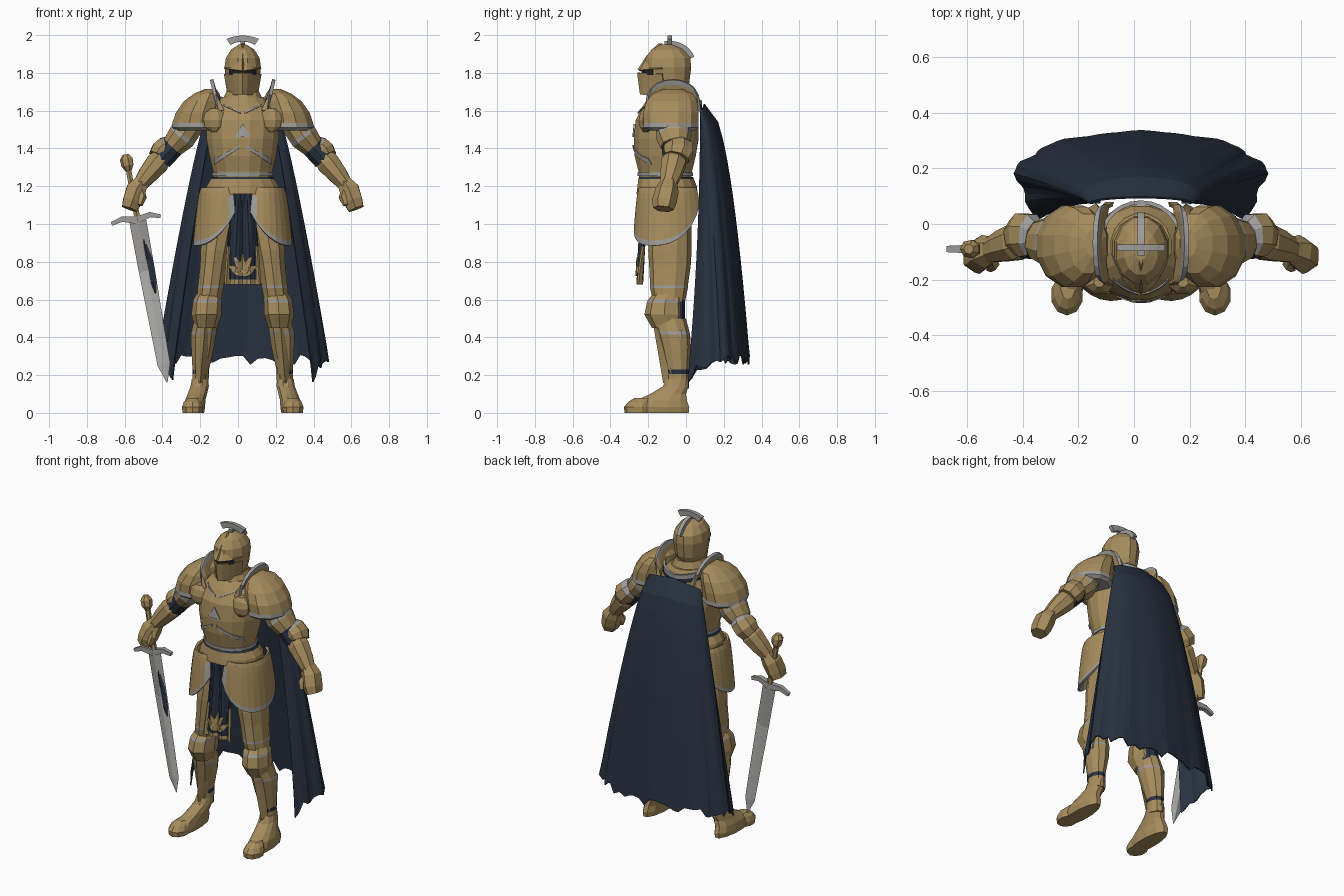
import bpy, bmesh, math, random
from mathutils import Vector

cube = bpy.data.objects.get("Cube")
if cube:
    bpy.data.objects.remove(cube, do_unlink=True)
random.seed(4)
SHIFT = 0.025  # the body stands slightly off the middle


def material(name, rgb):
    m = bpy.data.materials.new(name)
    m.use_nodes = True
    m.diffuse_color = (*rgb, 1)
    m.node_tree.nodes["Principled BSDF"].inputs["Base Color"].default_value = (*rgb, 1)
    return m


MATS = [material("gold", (0.385, 0.265, 0.11)), material("navy", (0.021, 0.031, 0.05)),
        material("silver", (0.34, 0.335, 0.325)), material("black", (0.014, 0.015, 0.018)),
        material("blade_steel", (0.45, 0.45, 0.44))]
GOLD, NAVY, SILVER, BLACK, STEEL = range(5)


def make(name, verts, faces, mats, side=1, thick=0):
    bm = bmesh.new()
    vs = [bm.verts.new((v[0] * side + SHIFT, v[1], v[2])) for v in verts]
    for f, m in zip(faces, mats):
        bm.faces.new([vs[i] for i in f]).material_index = m
    bmesh.ops.recalc_face_normals(bm, faces=bm.faces)
    me = bpy.data.meshes.new(name)
    bm.to_mesh(me)
    bm.free()
    for m in MATS:
        me.materials.append(m)
    ob = bpy.data.objects.new(name, me)
    bpy.context.collection.objects.link(ob)
    if thick:
        mod = ob.modifiers.new("thickness", "SOLIDIFY")
        mod.thickness, mod.offset = thick, 0


def loft(name, rings, mat=GOLD, bands={}, sides=10, follow=False, side=1, turn=0.5):
    """Skin closed rings (x, y, z, radius_u, radius_v); follow tilts them along the path."""
    pts = [Vector(r[:3]) for r in rings]
    verts, faces, mats = [], [], []
    for i, r in enumerate(rings):
        u, v = Vector((1, 0, 0)), Vector((0, 1, 0))
        if follow:
            t = (pts[min(i + 1, len(pts) - 1)] - pts[max(i - 1, 0)]).normalized()
            u = t.cross(v).normalized()
            v = t.cross(u)
        for k in range(sides):
            a = math.tau * (k + turn) / sides
            verts.append(pts[i] + u * r[3] * math.cos(a) + v * r[4] * math.sin(a))
    for i in range(len(rings) - 1):
        for k in range(sides):
            n = (k + 1) % sides
            faces.append([i * sides + k, i * sides + n, (i + 1) * sides + n, (i + 1) * sides + k])
            mats.append(bands.get(i, mat))
    faces += [list(range(sides)), list(range(len(verts) - sides, len(verts)))]
    mats += [mats[0], mats[-1]]
    make(name, verts, faces, mats, side)


def sheet(name, point, nu, nv, rule=lambda u, v: GOLD, side=1, thick=0.008):
    """Grid surface from point(u, v); rule(u, v) gives the colour of each cell."""
    verts = [point(i / nu, j / nv) for j in range(nv + 1) for i in range(nu + 1)]
    faces, mats, w = [], [], nu + 1
    for j in range(nv):
        for i in range(nu):
            a = j * w + i
            faces.append([a, a + 1, a + w + 1, a + w])
            mats.append(rule((i + 0.5) / nu, (j + 0.5) / nv))
    make(name, verts, faces, mats, side, thick)


def const(mat):
    return lambda u, v: mat


# Torso: breastplate, belt, skirt, pelvis, collar
CHEST = [(0, -.11, 1.24, .155, .14), (0, -.11, 1.28, .16, .145), (0, -.11, 1.36, .18, .165),
         (0, -.105, 1.45, .195, .175), (0, -.10, 1.55, .20, .17), (0, -.085, 1.62, .17, .15),
         (0, -.08, 1.67, .11, .12)]
loft("breastplate", CHEST, sides=16)
loft("belt", [(0, -.11, 1.253, .164, .149), (0, -.11, 1.272, .165, .15)], SILVER, sides=16)
loft("waist_skirt", [(0, -.105, 1.25, .165, .145), (0, -.105, 1.238, .172, .15), (0, -.10, 1.2, .195, .16),
                     (0, -.10, 1.16, .2, .165)], bands={0: NAVY}, sides=16)
loft("pelvis", [(0, -.09, 1.17, .18, .14), (0, -.08, 1.04, .17, .13), (0, -.08, .96, .06, .08)], NAVY)
loft("gorget", [(0, -.085, 1.62, .14, .135), (0, -.085, 1.67, .105, .115), (0, -.085, 1.71, .085, .10)], sides=12)


def chest_y(x, z):
    for a, b in zip(CHEST, CHEST[1:]):
        if z <= b[2]:
            f = max(0, (z - a[2]) / (b[2] - a[2]))
            cy, rx, ry = (a[k] + f * (b[k] - a[k]) for k in (1, 3, 4))
            return cy - ry * math.sqrt(max(0, 1 - (x / rx) ** 2)) - 0.002
    return -0.2


def chest_strip(name, x0, z0, x1, z1, h0, h1, side=1):
    def point(u, v):
        x = x0 + (x1 - x0) * u
        z = z0 + (z1 - z0) * u + (h0 + (h1 - h0) * u) * v
        return (x, chest_y(x, z), z)
    sheet(name, point, 6, 2, const(SILVER), side, 0.006)


# Helmet with visor, brow and crest
loft("helmet", [(0, -.09, 1.69, .075, .085), (0, -.09, 1.74, .088, .11), (0, -.095, 1.83, .10, .127),
                (0, -.095, 1.88, .092, .122), (0, -.10, 1.925, .062, .085), (0, -.10, 1.95, .02, .03)], sides=12)


def face_point(z0, z1, tip0, tip1, half, curve, taper, power=2.0, peak=0.0):
    def point(u, v):
        s = u * 2 - 1
        y = -(tip0 + (tip1 - tip0) * v) + curve * abs(s) ** power
        return (half * s * (1 - taper * v), y, z0 + (z1 - z0) * v - peak * (1 - abs(s)))
    return point


sheet("visor", face_point(1.795, 1.68, .255, .24, .096, .13, .2, 1.4, -.006), 8, 3)
sheet("eye_slit", face_point(1.826, 1.788, .232, .232, .07, .058, 0), 8, 1, const(BLACK))
sheet("brow", face_point(1.822, 1.905, .246, .198, .096, .12, .36, peak=.012), 8, 3)
loft("brow_spike", [(0, -.23, 1.815, .01, .028), (0, -.185, 1.89, .014, .025), (0, -.135, 1.955, .006, .012)],
     sides=4, turn=0)


def crest_band(u, v):
    a = math.pi * (0.56 - 0.47 * u)
    return ((v - 0.5) * 0.024, -.09 + .125 * math.cos(a), 1.85 + .105 * math.sin(a))


sheet("crest_band", crest_band, 8, 1, const(SILVER), thick=0.03)
sheet("crest_bar", lambda u, v: (.086 * (2 * u - 1) * (1 - .25 * v), -.085,
                                 1.998 - .032 * v - .018 * abs(2 * u - 1) ** 2), 6, 1, const(SILVER), thick=0.024)
loft("crest_post", [(0, -.085, 1.93, .014, .012), (0, -.085, 1.98, .01, .01)], SILVER, sides=4)


# Cape with folds and a ragged hem; the front edges hang beside the arms
def cape_point(u, v):
    s = u * 2 - 1
    t = 2.2 * s
    fold = 1 + 0.03 * v * math.cos(19 * s) + 0.015 * v * math.cos(43 * s)
    w, yc = (.18 + .262 * v ** .8) * fold, .075 + .105 * v ** .6
    c = math.cos(t)
    if c > 0:
        y = yc + (.095 + .235 * v ** .45 - yc) * (1 + .6 * (fold - 1)) * c
    else:
        y = yc + (.078 - .065 * v * v - yc) * c / math.cos(2.2)
    z = 1.635 - .05 * abs(s) * (1 - v) - v * (1.35 + .09 * s ** 8)
    if v == 1:
        z += random.uniform(-.035, .025)
    return (w * math.sin(t), y, z)


sheet("cape", cape_point, 48, 14, const(NAVY))
sheet("cape_collar", lambda u, v: (.14 * math.sin(2.6 * u - 1.3), -.05 + .128 * math.cos(2.6 * u - 1.3),
                                   1.60 + .05 * v + .03 * abs(2 * u - 1)), 10, 2,
      lambda u, v: SILVER if v > .5 else NAVY, thick=0.014)


# Hanging front cloth with hem and leaf emblem
def cloth_y(x, z):
    return -.218 - .028 * (1.18 - z) / .5 + .012 * math.cos(95 * x)


def cloth_point(u, v):
    x, z = (.06 + .033 * v) * (2 * u - 1), 1.18 - .5 * v
    return (x, cloth_y(x, z), z)


sheet("front_cloth", cloth_point, 14, 20, lambda u, v: GOLD if v > .94 or (v > .6 and abs(u - .5) > .46) else NAVY,
      thick=0.014)
for k in range(5):
    a = (k - 2) * 0.55

    def leaf(u, v, a=a):
        r, q = .11 * v, (u - .5) * .042 * math.sin(math.pi * min(.95, v + .1))
        x, z = r * math.sin(a) * .75 + q * math.cos(a), .73 + r * math.cos(a) - q * math.sin(a)
        return (x, cloth_y(x, z) - .009, z)
    sheet("emblem_leaf", leaf, 2, 4)

for s, tag in ((1, "left"), (-1, "right")):
    # Chest trim
    chest_strip(tag + "_chest_chevron", .015, 1.405, .15, 1.315, .014, .03, s)
    chest_strip(tag + "_chest_point", 0, 1.46, .04, 1.46, .07, .005, s)
    chest_strip(tag + "_neck_trim", .01, 1.585, .10, 1.625, .008, .008, s)

    # Shoulder armour
    loft(tag + "_pauldron", [(.25, -.08, 1.495, .11, .13), (.25, -.08, 1.512, .13, .152), (.25, -.08, 1.535, .127, .15),
                             (.24, -.08, 1.59, .118, .152), (.215, -.075, 1.65, .10, .138), (.19, -.07, 1.69, .07, .11),
                             (.17, -.07, 1.715, .03, .05)], bands={0: SILVER, 1: SILVER}, sides=12, side=s)

    def guard_point(u, v):
        b = math.sin(math.pi * u) ** .6
        return (.10 + .035 * b + .03 * v, -.07 - .14 * math.cos(math.pi * u), 1.60 + b * (.06 + .105 * v))
    sheet(tag + "_neck_guard", guard_point, 10, 4, lambda u, v: SILVER if v > .75 else GOLD, s, 0.018)
    loft(tag + "_shoulder_disc", [(.15, -.21, 1.488, .02, .02), (.15, -.212, 1.513, .054, .035),
                                  (.15, -.212, 1.55, .062, .042), (.15, -.21, 1.587, .054, .035),
                                  (.15, -.208, 1.612, .02, .02)], sides=8, side=s)

    # Arm: plates, dark joint, elbow cup, gauntlet
    loft(tag + "_upper_arm", [(.26, -.07, 1.56, .08, .09), (.315, -.065, 1.475, .08, .095), (.325, -.065, 1.46, .08, .095),
                              (.37, -.06, 1.41, .064, .075)], bands={1: SILVER}, follow=True, side=s)
    loft(tag + "_arm_joint", [(.33, -.065, 1.45, .062, .066), (.43, -.06, 1.34, .06, .063)], NAVY, follow=True, side=s)
    loft(tag + "_elbow_cup", [(.38, -.045, 1.425, .05, .06), (.395, -.04, 1.41, .066, .08), (.425, -.04, 1.38, .07, .085),
                              (.445, -.05, 1.35, .06, .07)], bands={0: SILVER}, sides=8, follow=True, side=s)
    loft(tag + "_forearm", [(.42, -.06, 1.36, .05, .055), (.45, -.065, 1.325, .066, .07), (.50, -.08, 1.265, .056, .06),
                            (.555, -.1, 1.195, .038, .042)], sides=8, follow=True, side=s)
    loft(tag + "_fist", [(.535, -.09, 1.225, .042, .045), (.565, -.1, 1.18, .06, .062), (.585, -.115, 1.12, .057, .066),
                         (.60, -.12, 1.08, .047, .055)], sides=6, follow=True, side=s)
    loft(tag + "_thumb", [(.54, -.12, 1.18, .02, .022), (.53, -.145, 1.14, .022, .024), (.545, -.16, 1.10, .015, .015)],
         sides=5, follow=True, side=s)

    # Hip plate with silver edge
    def hip_point(u, v):
        a = math.radians(-115 + 185 * u)
        low = .885 + .2 * abs(2 * u - .95) ** 2.4
        grow = .72 + .28 * v ** .6
        return (.105 + .152 * grow * math.cos(a), -.095 + .175 * (.45 + .55 * grow) * math.sin(a), 1.19 + (low - 1.19) * v)
    sheet(tag + "_hip_plate", hip_point, 14, 11, lambda u, v: SILVER if v > .9 or (u < .07 and v > .3) else GOLD, s, 0.014)
    loft(tag + "_hip_buckle", [(.12, -.243, 1.14, .02, .012), (.12, -.243, 1.175, .02, .012)], SILVER, sides=4, side=s)

    # Leg: thigh, knee cup, greave, boot
    loft(tag + "_thigh", [(.115, -.08, 1.06, .095, .11), (.145, -.085, .86, .082, .115), (.155, -.085, .78, .074, .11),
                          (.168, -.09, .675, .072, .10), (.17, -.09, .662, .072, .10), (.18, -.09, .59, .068, .085)],
         bands={3: SILVER}, side=s)
    loft(tag + "_knee_joint", [(.18, -.08, .62, .06, .075), (.20, -.07, .42, .055, .065)], NAVY, side=s)
    loft(tag + "_knee_cup", [(.18, -.10, .63, .064, .075), (.185, -.105, .60, .076, .095), (.188, -.11, .585, .076, .097),
                             (.192, -.115, .52, .08, .105), (.195, -.10, .45, .058, .08)], bands={1: SILVER}, sides=8,
         side=s, turn=0)
    loft(tag + "_greave", [(.198, -.085, .50, .06, .085), (.205, -.07, .43, .07, .088), (.208, -.065, .415, .07, .087),
                           (.212, -.055, .35, .064, .08), (.222, -.045, .23, .046, .06), (.222, -.045, .205, .045, .059),
                           (.225, -.045, .13, .046, .062)], bands={1: SILVER, 4: NAVY}, side=s)
    loft(tag + "_greave_clasp", [(.265, -.035, .39, .012, .02), (.265, -.035, .435, .012, .02)], SILVER, sides=4, side=s)
    sheet(tag + "_shin_ridge", lambda u, v: (.197 + .028 * v + (.055 - .025 * v) * (2 * u - 1),
                                             -.175 + .058 * v + .05 * abs(2 * u - 1),
                                             .50 - .34 * v + .04 * abs(2 * u - 1) * (1 - v)), 4, 4, side=s)
    loft(tag + "_boot", [(.255, -.145, 0, .052, .165), (.255, -.145, .03, .058, .168), (.252, -.13, .065, .056, .14),
                         (.24, -.095, .10, .053, .098), (.228, -.055, .14, .05, .07), (.225, -.045, .18, .046, .06)],
         sides=12, side=s)
    loft(tag + "_toe_cap", [(.266, -.255, 0, .055, .07), (.266, -.255, .03, .059, .074), (.266, -.245, .058, .048, .062),
                            (.262, -.22, .08, .028, .05)], side=s)

# Sword, held in the right hand
TOP, TIP = Vector((-.615, -.09, 1.345)), Vector((-.40, -.09, .16))


def along(f, a, b, dx=0, dy=0):
    p = TOP.lerp(TIP, f)
    return (p.x + dx, p.y + dy, p.z, a, b)


loft("sword_grip", [along(.02, .016, .016), along(.28, .018, .018)], sides=6, follow=True)
loft("sword_pommel", [along(-.02, .018, .018), along(0, .036, .034), along(.03, .034, .034), along(.055, .016, .016)],
     sides=7, follow=True)
loft("sword_guard", [(-.695, -.09, 1.0, .014, .016), (-.64, -.09, 1.025, .02, .02), (-.56, -.09, 1.02, .028, .024),
                     (-.49, -.09, 1.05, .02, .02), (-.435, -.09, 1.04, .014, .016)], SILVER, sides=4, follow=True)
loft("sword_blade", [along(.28, .045, .013), along(.5, .043, .0125), along(.92, .034, .009), along(1, .002, .002)],
     STEEL, bands={0: SILVER}, sides=4, follow=True, turn=0)
loft("blade_inlay", [along(.36, .004, .006, .014, -.006), along(.45, .024, .007, .018, -.006),
                     along(.55, .022, .007, .02, -.006), along(.6, .004, .006, .026, -.006)],
     NAVY, sides=4, follow=True, turn=0)
